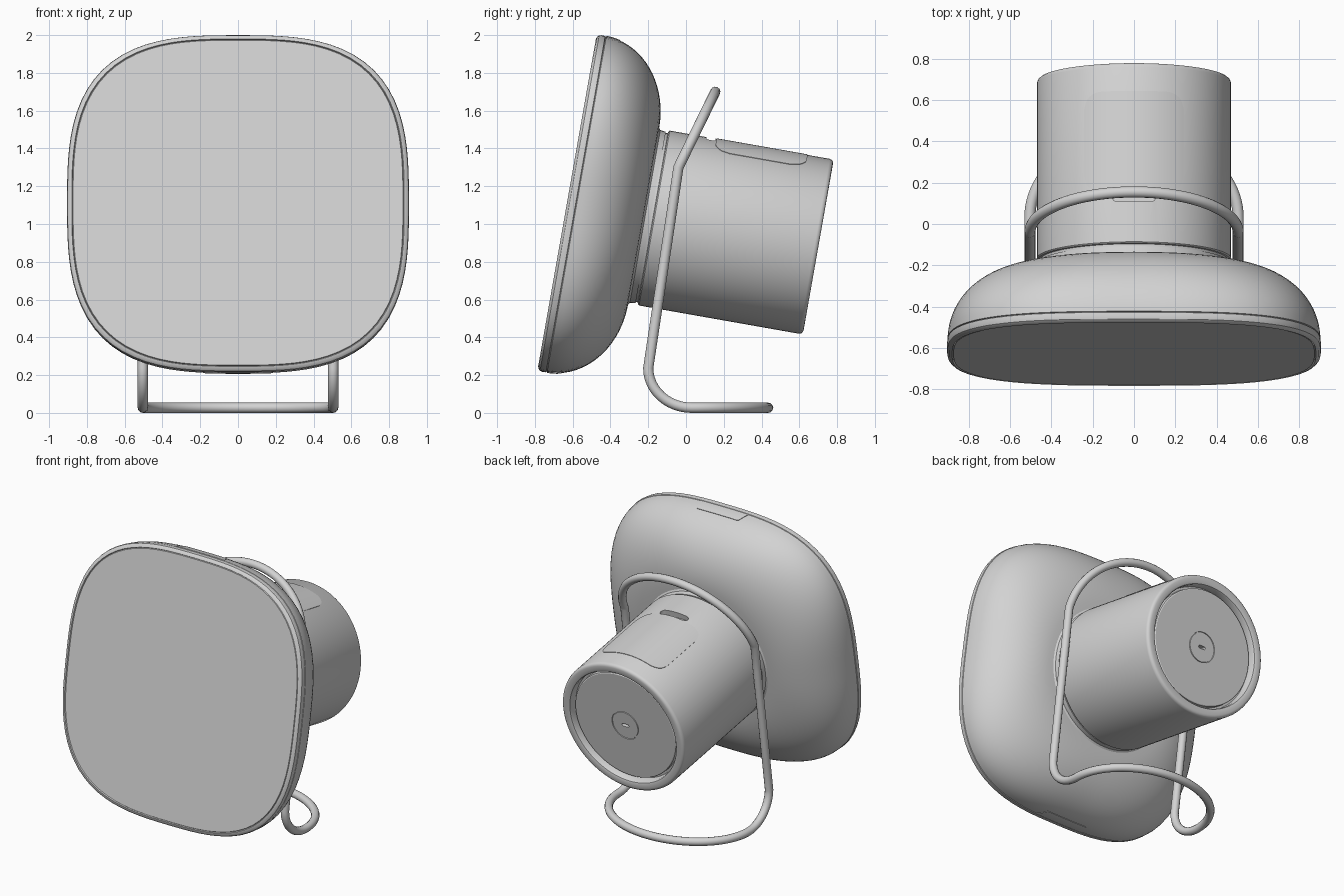
import bpy, bmesh
from math import sin, cos, pi, radians, asin, sqrt
from mathutils import Matrix

cube = bpy.data.objects.get("Cube")
if cube:
    bpy.data.objects.remove(cube)

SEGS = 96
# Head and body share one tilted frame: local y runs to the back, local z is up
TILT = Matrix.Translation((0, -0.63, 1.113)) @ Matrix.Rotation(radians(-10), 4, 'X')

grey = bpy.data.materials.new("light_grey")
grey.use_nodes = True
grey.diffuse_color = (0.65, 0.65, 0.65, 1)
grey.node_tree.nodes["Principled BSDF"].inputs["Base Color"].default_value = grey.diffuse_color


def add_object(name, data):
    ob = bpy.data.objects.new(name, data)
    bpy.context.collection.objects.link(ob)
    data.materials.append(grey)
    return ob


def from_bmesh(name, bm, closed=True):
    if closed:
        bmesh.ops.recalc_face_normals(bm, faces=bm.faces)
    bm.transform(TILT)
    mesh = bpy.data.meshes.new(name)
    bm.to_mesh(mesh)
    bm.free()
    return add_object(name, mesh)


def finish(ob, angle=32):
    """Apply modifiers, then shade smooth with sharp edges kept."""
    bpy.ops.object.select_all(action='DESELECT')
    ob.select_set(True)
    bpy.context.view_layer.objects.active = ob
    bpy.ops.object.convert(target='MESH')
    bpy.ops.object.shade_smooth_by_angle(angle=radians(angle))


def loft(name, rings):
    """Skin rings of (depth, radius, squareness); squareness 2 is a circle."""
    bm = bmesh.new()
    loops = []
    for u, rad, n in rings:
        loop = []
        for i in range(SEGS):
            c, s = cos(2 * pi * i / SEGS), sin(2 * pi * i / SEGS)
            r = rad / (abs(c) ** n + abs(s) ** n) ** (1 / n)
            loop.append(bm.verts.new((r * c, u, r * s)))
        loops.append(loop)
    for a, b in zip(loops, loops[1:]):
        for i in range(SEGS):
            j = (i + 1) % SEGS
            bm.faces.new((a[i], a[j], b[j], b[i]))
    bm.faces.new(loops[0])
    bm.faces.new(loops[-1])
    return from_bmesh(name, bm)


def plate(name, half_width, span, surface, columns=40, rows=6):
    """Thin plate following a curved surface, with span(x) giving its depth range."""
    bm = bmesh.new()
    grid = []
    for i in range(columns + 1):
        x = half_width * (2 * i / columns - 1)
        lo, hi = span(x)
        us = [lo + (hi - lo) * k / rows for k in range(rows + 1)]
        grid.append([bm.verts.new((x, u, surface(x, u))) for u in us])
    for a, b in zip(grid, grid[1:]):
        for k in range(rows):
            bm.faces.new((a[k], b[k], b[k + 1], a[k + 1]))
    ob = from_bmesh(name, bm, closed=False)
    solid = ob.modifiers.new("thickness", 'SOLIDIFY')
    solid.thickness = 0.006
    solid.offset = 0
    finish(ob)


def slot_cutter(name, length, width, depth, place):
    """Capsule-shaped prism used to cut a slot."""
    bm = bmesh.new()
    r = width / 2
    verts = []
    for side in (1, -1):
        for k in range(9):
            a = -pi / 2 + pi * k / 8
            verts.append(bm.verts.new((side * (length / 2 - r + r * cos(a)), side * r * sin(a), 0)))
    face = bm.faces.new(verts)
    ext = bmesh.ops.extrude_face_region(bm, geom=[face])
    top = [g for g in ext["geom"] if isinstance(g, bmesh.types.BMVert)]
    bmesh.ops.translate(bm, vec=(0, 0, depth), verts=top)
    bm.transform(place)
    ob = from_bmesh(name, bm)
    ob.hide_render = True
    return ob


# Head: flat front panel, rounded bezel, seam, domed back shell
SHELL_U, SHELL_DEPTH = 0.052, 0.36


def shell_radius(t):
    return 0.475 + 0.428 * cos(t)


head_rings = [(0.002, 0.873, 3), (0.008, 0.876, 3), (0.0, 0.88, 3), (0.004, 0.892, 3),
              (0.014, 0.902, 3), (0.028, 0.905, 3), (0.046, 0.904, 3), (0.049, 0.898, 3)]
for k in range(19):
    t = pi / 2 * k / 18
    head_rings.append((SHELL_U + SHELL_DEPTH * sin(t), shell_radius(t), 2 + cos(t)))
head_rings += [(0.42, 0.464, 2), (0.45, 0.46, 2)]
finish(loft("head", head_rings))


# Tabs on the head seam, top and bottom
def tab_span(x):
    rise = min(1, max(0.02, (0.19 - abs(x)) / 0.03))
    return 0.053, 0.053 + 0.075 * rise


def head_surface(x, u):
    t = asin((u - SHELL_U) / SHELL_DEPTH)
    n = 2 + cos(t)
    return (shell_radius(t) ** n - abs(x) ** n) ** (1 / n)


plate("top_tab", 0.19, tab_span, head_surface)
plate("bottom_tab", 0.19, tab_span, lambda x, u: -head_surface(x, u))

# Rear body: cylinder with rounded rim, recessed rear disc and ring seam
BODY_R = 0.47
body_profile = [(0.44, 0.455), (0.462, 0.455), (0.464, 0.465), (0.47, BODY_R),
                (1.33, BODY_R), (1.342, 0.466), (1.349, 0.458), (1.351, 0.448),
                (1.351, 0.42), (1.347, 0.41), (1.338, 0.405), (1.29, 0.403),
                (1.29, 0.388), (1.318, 0.386), (1.322, 0.38), (1.322, 0.103),
                (1.316, 0.102), (1.316, 0.098), (1.322, 0.097), (1.322, 0.04)]
body = loft("rear_body", [(u, r, 2) for u, r in body_profile])

# Finger slot on top and port slot in the rear disc
cutters = [
    slot_cutter("finger_slot_cutter", 0.21, 0.048, 0.2, Matrix.Translation((0, 0.692, 0.43))),
    slot_cutter("port_cutter", 0.055, 0.02, 0.2,
                Matrix.Translation((0, 1.48, 0)) @ Matrix.Rotation(pi / 2, 4, 'X')),
]
for cutter in cutters:
    cut = body.modifiers.new("slot", 'BOOLEAN')
    cut.operation = 'DIFFERENCE'
    cut.solver = 'EXACT'
    cut.object = cutter
finish(body)
for cutter in cutters:
    bpy.data.objects.remove(cutter)

# Rounded cover panel on top of the body
PANEL_W, PANEL_L, CORNER = 0.24, 0.245, 0.08


def panel_span(x):
    d = max(0, abs(x) - (PANEL_W - CORNER))
    half = PANEL_L - CORNER + sqrt(max(0, CORNER ** 2 - d ** 2))
    return 0.966 - half, 0.966 + half


plate("cover_panel", PANEL_W, panel_span, lambda x, u: sqrt(BODY_R ** 2 - x * x), rows=1)

# Wire stand: half path from the rear of the foot to the top of the hoop, then mirrored
WIRE_X, WIRE_R = 0.504, 0.027
half_path = []
for k in range(25):                                   # curved foot
    a = pi / 2 * k / 24
    half_path.append((WIRE_X * sin(a), 0.03 + 0.405 * cos(a), WIRE_R))
for k in range(1, 13):                                # bend up into the leg
    a = pi / 2 * k / 12
    half_path.append((WIRE_X, 0.03 - 0.23 * sin(a), WIRE_R + 0.21 * (1 - cos(a))))
for k in range(1, 6):                                 # leaning leg
    f = k / 6
    half_path.append((WIRE_X, -0.2 + 0.16 * f, 0.237 + 1.063 * f))
for k in range(33):                                   # hoop over the body
    a = pi / 2 * k / 32
    half_path.append((WIRE_X * cos(a), -0.04 + 0.195 * sin(a), 1.3 + 0.4 * sin(a)))
path = half_path + [(-x, y, z) for x, y, z in half_path[-2:0:-1]]

curve = bpy.data.curves.new("wire_stand", 'CURVE')
curve.dimensions = '3D'
curve.bevel_depth = WIRE_R
curve.bevel_resolution = 4
spline = curve.splines.new('POLY')
spline.points.add(len(path) - 1)
for point, co in zip(spline.points, path):
    point.co = (*co, 1)
spline.use_cyclic_u = True
finish(add_object("wire_stand", curve), 60)
